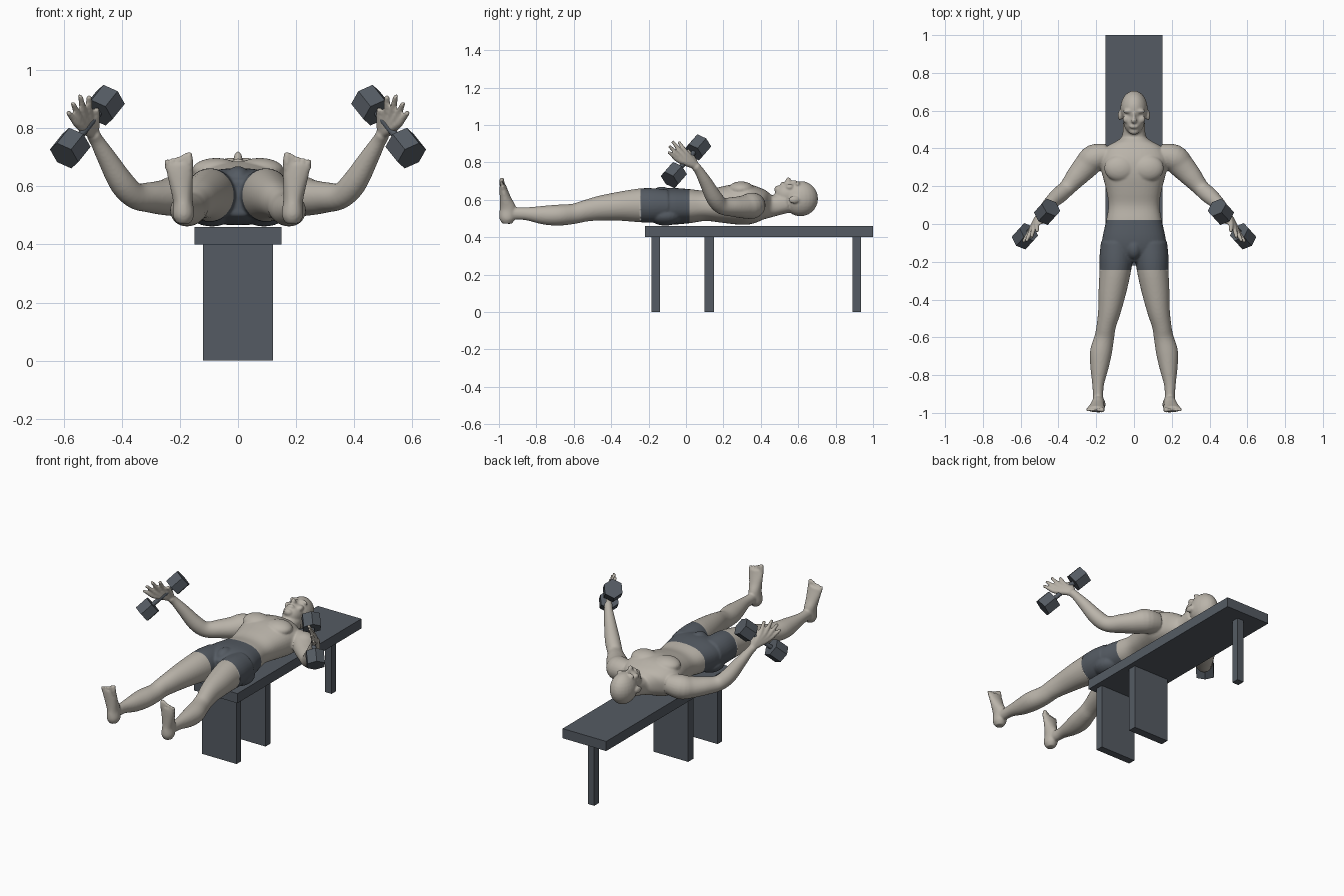
import bpy
import bmesh
from math import cos, sin, pi
from mathutils import Matrix, Vector

default = bpy.data.objects.get("Cube")
if default:
    bpy.data.objects.remove(default, do_unlink=True)


def material(name, colour):
    mat = bpy.data.materials.new(name)
    mat.use_nodes = True
    mat.diffuse_color = (*colour, 1)
    mat.node_tree.nodes["Principled BSDF"].inputs["Base Color"].default_value = (*colour, 1)
    return mat


skin = material("warm skin", (0.49, 0.455, 0.4))
slate = material("slate grey", (0.09, 0.105, 0.125))


def finish(name, bm, *materials):
    mesh = bpy.data.meshes.new(name)
    bmesh.ops.recalc_face_normals(bm, faces=bm.faces)
    bm.to_mesh(mesh)
    bm.free()
    for mat in materials:
        mesh.materials.append(mat)
    obj = bpy.data.objects.new(name, mesh)
    bpy.context.scene.collection.objects.link(obj)
    return obj


def box(name, low, high):
    low, high = Vector(low), Vector(high)
    bm = bmesh.new()
    bmesh.ops.create_cube(bm, size=1, matrix=Matrix.Translation((low + high) / 2)
                          @ Matrix.Diagonal((*(high - low), 1)))
    return finish(name, bm, slate)


def blob(bm, centre, radii, sides=(1,)):
    """Ellipsoid, repeated on each listed side."""
    for side in sides:
        place = Matrix.Translation((centre[0] * side, centre[1], centre[2]))
        bmesh.ops.create_uvsphere(bm, u_segments=24, v_segments=14, radius=1,
                                  matrix=place @ Matrix.Diagonal((*radii, 1)))


def smooth_rows(rows, steps=4):
    """Catmull-Rom interpolation through rows of numbers."""
    rows = [Vector(r) for r in rows]
    padded = [rows[0]] + rows + [rows[-1]]
    out = []
    for a, b, c, d in zip(padded, padded[1:], padded[2:], padded[3:]):
        for k in range(steps):
            t = k / steps
            out.append(b + (c - a) * (t / 2) + (a * 2 - b * 5 + c * 4 - d) * (t * t / 2)
                       + (b * 3 - a - c * 3 + d) * (t ** 3 / 2))
    return out + [rows[-1]]


def loft(bm, rows, sides=(1,), up=(0, 0, 1), segments=24, power=1.0):
    """Tube through rows of (x, y, z, half width, half height)."""
    rows = smooth_rows(rows)
    points = [Vector(r[:3]) for r in rows]
    for side in sides:
        rings = []
        for i, row in enumerate(rows):
            tangent = points[min(i + 1, len(rows) - 1)] - points[max(i - 1, 0)]
            across = tangent.cross(Vector(up)).normalized()
            rise = across.cross(tangent).normalized()
            ring = []
            for k in range(segments):
                c, s = cos(2 * pi * k / segments), sin(2 * pi * k / segments)
                c = abs(c) ** power * (1 if c > 0 else -1)
                s = abs(s) ** power * (1 if s > 0 else -1)
                p = points[i] + across * c * row[3] + rise * s * row[4]
                ring.append(bm.verts.new((p.x * side, p.y, p.z)))
            rings.append(ring)
        for a, b in zip(rings, rings[1:]):
            for k in range(segments):
                n = (k + 1) % segments
                bm.faces.new((a[k], a[n], b[n], b[k]))
        bm.faces.new(rings[0])
        bm.faces.new(rings[-1])


BOTH = (1, -1)

# Bench
box("bench_top", (-.15, -.22, .4), (.15, 1, .46))
box("front_support", (-.12, -.185, 0), (.12, -.14, .4))
box("middle_support", (-.12, .1, 0), (.12, .15, .4))
box("rear_post", (-.022, .89, 0), (.022, .935, .4))

# Torso and neck: y, half width, underside, top
body = bmesh.new()
torso = [(-.2, .1, .5, .62), (-.15, .165, .475, .65), (-.08, .168, .467, .663),
         (.02, .147, .475, .657), (.1, .135, .487, .65), (.18, .147, .478, .667),
         (.27, .17, .468, .685), (.34, .182, .468, .682), (.4, .155, .485, .66),
         (.44, .09, .5, .635), (.47, .062, .512, .625), (.54, .058, .53, .64)]
loft(body, [(0, y, (lo + hi) / 2, w, (hi - lo) / 2) for y, w, lo, hi in torso], power=.85, segments=40)
blob(body, (.075, .295, .656), (.083, .07, .042), BOTH)
blob(body, (.09, -.11, .515), (.083, .09, .053), BOTH)
blob(body, (0, -.13, .62), (.045, .06, .05))

# Head
blob(body, (0, .612, .606), (.072, .094, .094))
blob(body, (0, .55, .627), (.057, .076, .064))
blob(body, (0, .492, .655), (.027, .02, .022))
blob(body, (0, .547, .697), (.015, .016, .024))
blob(body, (0, .57, .692), (.009, .03, .013))
blob(body, (0, .516, .684), (.024, .012, .012))
blob(body, (.03, .597, .683), (.03, .012, .016), BOTH)
blob(body, (.04, .555, .668), (.02, .022, .016), BOTH)
blob(body, (.075, .575, .6), (.01, .028, .02), BOTH)

# Legs
loft(body, [(.09, -.1, .57, .085, .085), (.095, -.18, .57, .088, .092), (.1, -.25, .57, .083, .09),
            (.115, -.36, .565, .073, .077), (.13, -.46, .555, .06, .066), (.147, -.54, .54, .051, .057),
            (.157, -.6, .525, .052, .054), (.175, -.68, .518, .058, .056), (.183, -.76, .518, .048, .05),
            (.19, -.85, .525, .031, .035), (.19, -.91, .527, .027, .033), (.19, -.96, .53, .027, .033)],
     BOTH, segments=32)

# Feet and toes
loft(body, [(.188, -.957, .472, .022, .025), (.188, -.956, .5, .037, .042), (.19, -.952, .55, .034, .044),
            (.195, -.964, .6, .039, .032), (.2, -.975, .65, .046, .022), (.203, -.98, .68, .046, .016)],
     BOTH, up=(0, 1, 0))
for i in range(5):
    x, tip, r = .169 + .0185 * i, .718 - .008 * i, (.0095 if i else .014)
    loft(body, [(x, -.979, .66, r, r), (x, -.984, .69, r, r), (x, -.984, tip, r * .8, r * .8)],
         BOTH, up=(0, 1, 0), segments=12)

# Arms
loft(body, [(.14, .365, .575, .06, .06), (.21, .35, .568, .072, .07), (.25, .31, .562, .068, .062),
            (.3, .255, .562, .058, .053), (.355, .19, .568, .044, .045), (.4, .15, .612, .044, .044),
            (.45, .105, .695, .034, .034), (.485, .07, .755, .025, .025), (.5, .05, .78, .024, .024)],
     BOTH)

# Hands: a palm fan with four fingers and a thumb
knuckles = [(.514, 0, .852), (.53, -.018, .845), (.543, -.033, .83), (.552, -.043, .813)]
tips = [(.513, -.04, .912), (.544, -.073, .913), (.57, -.09, .888), (.587, -.095, .857)]
wrist = Vector((.496, .058, .775))
for knuckle, tip in zip(knuckles, tips):
    knuckle, tip = Vector(knuckle), Vector(tip)
    loft(body, [(*wrist, .016, .016), (*wrist.lerp(knuckle, .5), .017, .017), (*knuckle, .014, .014),
                (*knuckle.lerp(tip, .5), .0115, .0115), (*tip, .009, .009)], BOTH, segments=12)
loft(body, [(*wrist, .016, .016), (.49, .035, .825, .015, .015), (.487, .005, .868, .01, .01)],
     BOTH, segments=12)

# Fuse the body parts into one smooth skin
figure = finish("figure", body, skin, slate)
remesh = figure.modifiers.new("fuse", 'REMESH')
remesh.mode = 'VOXEL'
remesh.voxel_size = .006
soften = figure.modifiers.new("soften", 'SMOOTH')
soften.factor = .5
soften.iterations = 4
graph = bpy.context.evaluated_depsgraph_get()
fused = bpy.data.meshes.new_from_object(figure.evaluated_get(graph))
figure.modifiers.clear()
figure.data = fused
fused.materials.clear()
fused.materials.append(skin)
fused.materials.append(slate)

# Shorts: cut clean waist and hem lines, then colour between them
WAIST, HEM = .02, -.243
bm = bmesh.new()
bm.from_mesh(fused)
for y in (WAIST, HEM):
    bmesh.ops.bisect_plane(bm, geom=bm.verts[:] + bm.edges[:] + bm.faces[:],
                           plane_co=(0, y, 0), plane_no=(0, 1, 0))
for face in bm.faces:
    centre = face.calc_center_median()
    face.material_index = int(HEM < centre.y < WAIST and abs(centre.x) < .3)
    face.smooth = True
bm.to_mesh(fused)
bm.free()

# Dumbbells: hexagonal weights on a round handle
for side, name in ((1, "left_dumbbell"), (-1, "right_dumbbell")):
    top, bottom = Vector((.46 * side, .065, .88)), Vector((.578 * side, -.065, .732))
    turn = (bottom - top).to_track_quat('Z', 'Y').to_matrix().to_4x4()
    bm = bmesh.new()
    for centre, sides, radius, depth in ((top, 6, .057, .082), (bottom, 6, .057, .082),
                                         ((top + bottom) / 2, 16, .013, .2)):
        bmesh.ops.create_cone(bm, cap_ends=True, segments=sides, radius1=radius, radius2=radius,
                              depth=depth, matrix=Matrix.Translation(centre) @ turn)
    finish(name, bm, slate)
